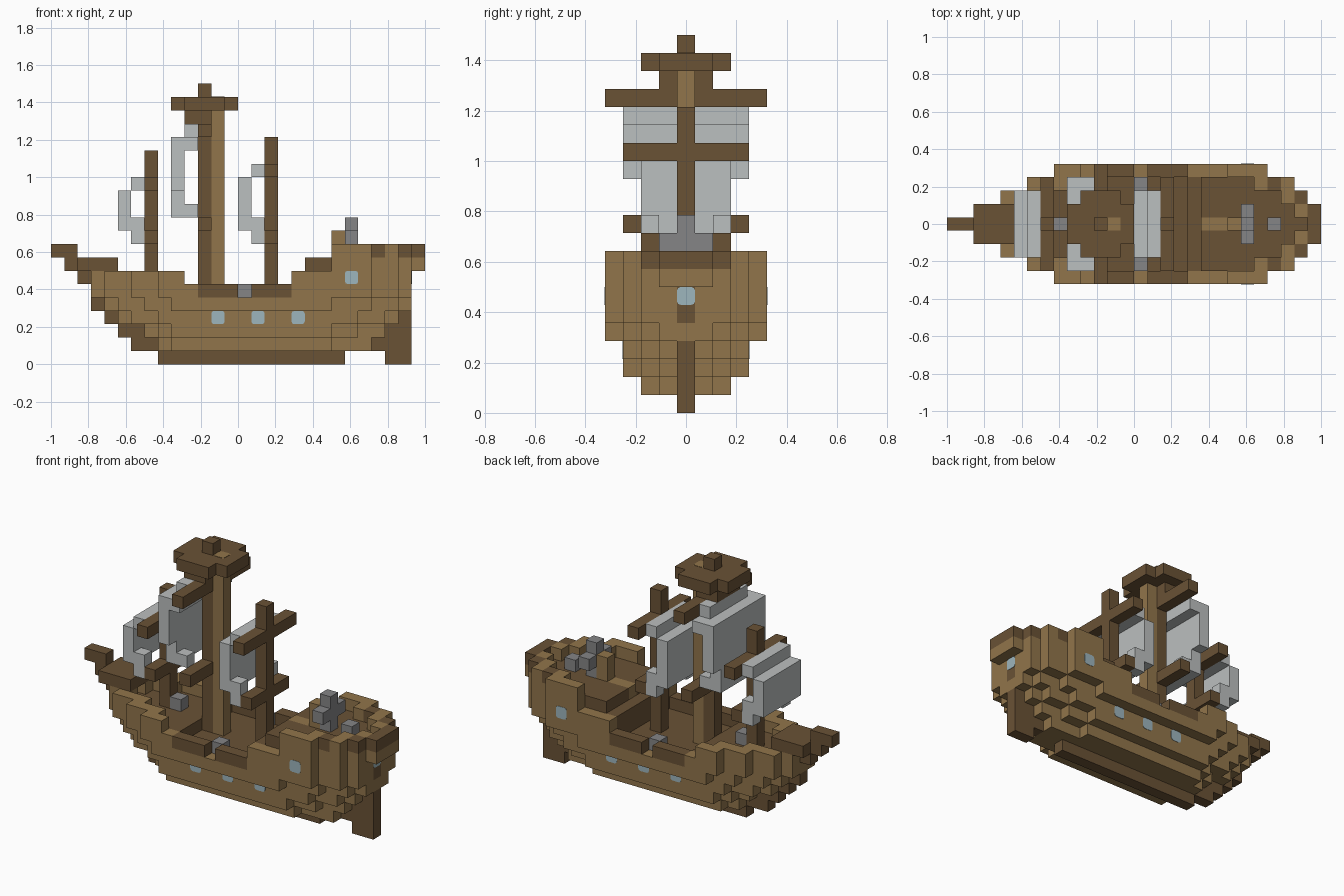
import bpy
import bmesh
import math
from mathutils import Matrix, Vector

old = bpy.data.objects.get("Cube")
if old:
    bpy.data.objects.remove(old)

U = 1 / 14  # edge of one block


def material(name, r, g, b):
    m = bpy.data.materials.new(name)
    m.use_nodes = True
    m.diffuse_color = (r, g, b, 1)
    m.node_tree.nodes["Principled BSDF"].inputs["Base Color"].default_value = (r, g, b, 1)
    return m


PLANK = material("light_wood", .283, .178, .07)
DARK = material("dark_wood", .144, .084, .036)
SAIL = material("sail_cloth", .5, .523, .523)
IRON = material("iron_grey", .235, .235, .24)
GLASS = material("window_blue", .34, .465, .51)

grid = {}  # block position -> (part, material)


def fill(part, mat, x, y, z):
    """Fill blocks from x to x end, |y| range, z to z end (ends excluded)."""
    for i in range(*x):
        for j in range(*y):
            for k in range(*z):
                grid[i, j, k] = (part, mat)


def wide(part, mat, x0, x1, half, z0, z1):
    fill(part, mat, (x0, x1), (-half, half + 1), (z0, z1))


# Keel, stem steps and rudder
wide("keel", DARK, 8, 22, 0, 0, 1)
for k, (a, b) in enumerate([(6, 9), (5, 8), (4, 6), (3, 5)], 1):
    wide("stem", DARK, a, b, 0, k, k + 1)
wide("sternpost", DARK, 23, 25, 0, 1, 2)
wide("sternpost", DARK, 25, 26, 0, 2, 4)
wide("rudder", DARK, 25, 27, 0, 0, 3)
wide("sternpost", DARK, 26, 27, 0, 3, 4)

# Lower hull: for each layer, the span of each half width
layers = {
    1: {1: (8, 24), 2: (9, 21)},
    2: {1: (7, 25), 2: (8, 23), 3: (9, 21)},
    3: {1: (5, 26), 2: (6, 25), 3: (8, 23)},
    4: {1: (4, 27), 2: (5, 26), 3: (7, 24), 4: (9, 21)},
}
for k, spans in layers.items():
    for half, (a, b) in spans.items():
        wide("hull", PLANK, a, b, half, k, k + 1)

# Upper hull: same plan for every layer, rails around dark decks
plan = {1: (3, 28), 2: (4, 27), 3: (6, 26), 4: (8, 24)}


def half_width(i):
    return max([h for h, (a, b) in plan.items() if a <= i < b], default=-1)


def ring(i, j):
    return abs(j) >= min(half_width(i), half_width(i - 1), half_width(i + 1))


def deck_layer(k, x0, x1, solid):
    for i in range(x0, x1):
        h = half_width(i)
        for j in range(-h, h + 1):
            if ring(i, j):
                grid[i, j, k] = ("hull", PLANK)
            elif solid:
                grid[i, j, k] = ("deck", DARK)


wide("deck", DARK, 9, 20, 3, 4, 5)
for i in range(9, 20):
    for s in (-3, 3):
        grid[i, s, 4] = ("deck", DARK)
deck_layer(5, 3, 11, True)
deck_layer(5, 11, 18, False)
deck_layer(5, 18, 27, True)
deck_layer(6, 3, 10, False)
deck_layer(6, 18, 27, True)
deck_layer(7, 21, 28, True)
deck_layer(8, 21, 28, False)
wide("quarterdeck_step", DARK, 19, 21, 3, 7, 8)
wide("stair", PLANK, 19, 21, 0, 7, 8)

# Dark rail pieces and gun ports with guns
for s in (-1, 1):
    fill("waist_rail", DARK, (11, 18), (4 * s, 4 * s + 1), (5, 6))
    del grid[14, 4 * s, 5]
    grid[14, 3 * s, 5] = ("gun", IRON)
    grid[24, 3 * s, 8] = ("stern_rail", DARK)
    grid[26, 2 * s, 8] = ("stern_rail", DARK)
wide("stern_rail", DARK, 27, 28, 1, 8, 9)

# Beakhead and bowsprit
wide("beakhead", DARK, 2, 3, 0, 6, 7)
wide("beakhead", DARK, 2, 5, 1, 7, 8)
wide("bowsprit", DARK, 1, 2, 0, 7, 8)
wide("bowsprit", DARK, 0, 2, 0, 8, 9)

# Deck fittings
wide("capstan", IRON, 8, 9, 0, 6, 7)
wide("wheel_stand", PLANK, 21, 22, 0, 8, 10)
wide("wheel_stand", IRON, 22, 23, 0, 8, 11)
wide("wheel", IRON, 22, 23, 1, 9, 10)
wide("stern_lantern", IRON, 24, 25, 0, 8, 9)


# Masts and yards
def mast(name, x, z0, z1, yards):
    wide(name + "_mast", DARK, x, x + 1, 0, z0, z1)
    for z, half in yards:
        wide(name + "_yard", DARK, x, x + 1, half, z, z + 1)


mast("fore", 7, 6, 16, [(9, 2), (13, 3)])
mast("main", 11, 5, 21, [(10, 3), (17, 4)])
mast("aft", 16, 5, 17, [(9, 2), (14, 3)])

# Lookout platform around the main mast
wide("lookout_base", DARK, 10, 12, 1, 18, 19)
wide("lookout", DARK, 9, 14, 1, 19, 20)
wide("lookout", DARK, 10, 13, 2, 19, 20)
wide("main_mast_core", PLANK, 12, 13, 0, 5, 20)


# Billowing small sails with tied lower corners
def small_sail(name, x, top):
    wide(name, SAIL, x - 1, x, 2, top, top + 1)
    wide(name, SAIL, x - 2, x - 1, 2, 10, top)
    for s in (-2, 2):
        fill(name, SAIL, (x - 1, x), (s, s + 1), (9, 11))


small_sail("fore_sail", 7, 13)
small_sail("aft_sail", 16, 14)

# Main sail
wide("main_sail", SAIL, 10, 11, 2, 17, 18)
wide("main_sail", SAIL, 9, 11, 3, 16, 17)
wide("main_sail", SAIL, 9, 10, 3, 13, 16)
wide("main_sail", SAIL, 9, 10, 2, 11, 13)
for s in (-2, 2):
    fill("main_sail", SAIL, (10, 11), (s, s + 1), (11, 12))


# Turn the blocks of each part into one mesh of exposed faces
def build_part(part):
    bm = bmesh.new()
    mats = []
    for pos, (name, mat) in grid.items():
        if name != part:
            continue
        if mat not in mats:
            mats.append(mat)
        c = Vector(pos) + Vector((.5, 0, .5))
        for axis in range(3):
            for s in (-1, 1):
                n = Vector((0, 0, 0))
                n[axis] = s
                if tuple(int(v) for v in Vector(pos) + n) in grid:
                    continue
                u = Vector((0, 0, 0))
                u[(axis + 1) % 3] = .5
                v = n.cross(u)
                corners = [-u - v, u - v, u + v, v - u]
                f = bm.faces.new([bm.verts.new((c + n / 2 + d - Vector((14, 0, 0))) * U)
                                  for d in corners])
                f.material_index = mats.index(mat)
    bmesh.ops.remove_doubles(bm, verts=bm.verts, dist=.001)
    bmesh.ops.dissolve_limit(bm, angle_limit=.01, verts=bm.verts, edges=bm.edges,
                             delimit={'MATERIAL'})
    mesh = bpy.data.meshes.new(part)
    bm.to_mesh(mesh)
    bm.free()
    for m in mats:
        mesh.materials.append(m)
    bpy.context.collection.objects.link(bpy.data.objects.new(part, mesh))


for part in sorted({p for p, m in grid.values()}):
    build_part(part)


# Thin plates with cut corners: windows and the mast end
def plate(name, mat, centre, axis):
    bm = bmesh.new()
    bmesh.ops.create_cube(bm, size=1, matrix=Matrix.Diagonal((U, U, .004, 1)))
    edges = [e for e in bm.edges if abs(e.verts[0].co.z - e.verts[1].co.z) > .001]
    bmesh.ops.bevel(bm, geom=edges, offset=.015, segments=2, profile=.5, affect='EDGES')
    if axis != 'Z':
        turn = 'X' if axis == 'Y' else 'Y'
        bm.transform(Matrix.Rotation(math.pi / 2, 4, turn))
    mesh = bpy.data.meshes.new(name)
    bm.to_mesh(mesh)
    bm.free()
    mesh.materials.append(mat)
    ob = bpy.data.objects.new(name, mesh)
    ob.location = (Vector(centre) - Vector((14, 0, 0))) * U
    bpy.context.collection.objects.link(ob)


for s in (-1, 1):
    for x in (12, 15, 18):
        plate("hull_window", GLASS, (x + .5, 3.5 * s, 3.5), 'Y')
    plate("cabin_window", GLASS, (22.5, 4.5 * s, 6.5), 'Y')
plate("stern_window", GLASS, (27, 0, 6.5), 'X')
plate("mast_end", PLANK, (12.5, 0, 20), 'Z')
